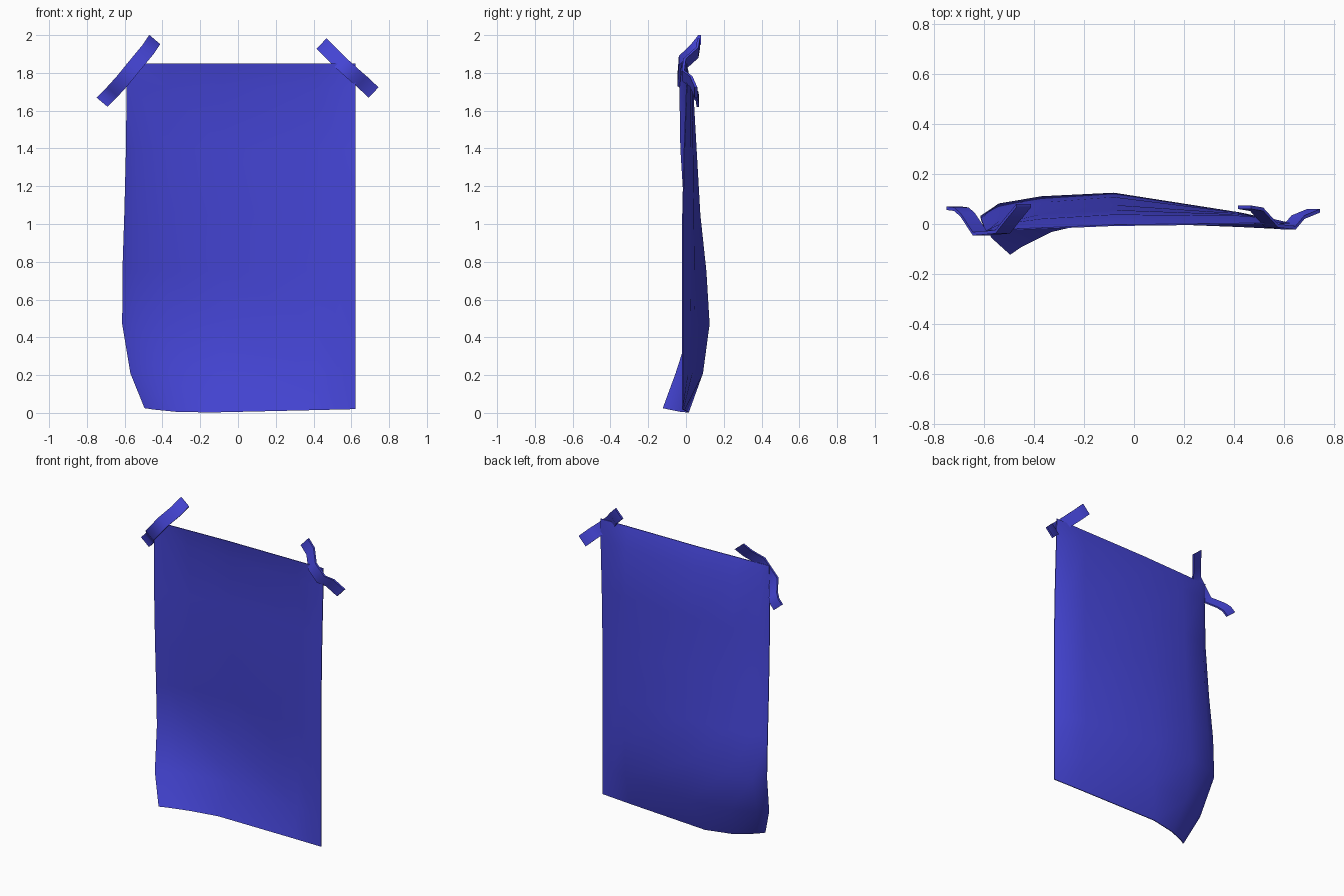
import bpy, bmesh
from mathutils import Vector

if "Cube" in bpy.data.objects:
    bpy.data.objects.remove(bpy.data.objects["Cube"])

paper = bpy.data.materials.new("blue_paper")
paper.diffuse_color = (0.06, 0.06, 0.68, 1)
paper.use_nodes = True
paper.node_tree.nodes["Principled BSDF"].inputs["Base Color"].default_value = paper.diffuse_color


def sheet(name, rows, rim, bulge, angle):
    """Thin closed sheet: front grid through the rows, back grid pushed to +y."""
    bm = bmesh.new()
    last_r, last_c = len(rows) - 1, len(rows[0]) - 1
    for layer in (0, 1):
        grid = []
        for r, row in enumerate(rows):
            line = []
            for c, (x, y, z) in enumerate(row):
                edge = r in (0, last_r) or c in (0, last_c)
                line.append(bm.verts.new((x, y + layer * (rim if edge else bulge), z)))
            grid.append(line)
        for a, b in zip(grid, grid[1:]):
            for i in range(last_c):
                bm.faces.new((a[i], b[i], b[i + 1], a[i + 1]))
    # Close the rim between the two layers
    bmesh.ops.bridge_loops(bm, edges=[e for e in bm.edges if e.is_boundary])
    bmesh.ops.recalc_face_normals(bm, faces=bm.faces[:])
    mesh = bpy.data.meshes.new(name)
    bm.to_mesh(mesh)
    bm.free()
    mesh.materials.append(paper)
    ob = bpy.data.objects.new(name, mesh)
    bpy.context.collection.objects.link(ob)
    bpy.ops.object.select_all(action='DESELECT')
    ob.select_set(True)
    bpy.context.view_layer.objects.active = ob
    bpy.ops.object.shade_smooth_by_angle(angle=angle)


# Poster: each row is (z, x of left edge, front depths across the columns)
columns = (-0.54, -0.37, -0.08, 0.42, 0.54, 0.622)
profile = [
    (1.85, -0.59, (-.030, -.027, -.020, -.008, -.002, .000, .002)),
    (1.72, -0.59, (-.035, -.018, .005, .022, .017, .008, .000)),
    (1.40, -0.593, (-.030, -.004, .024, .040, .022, .008, -.012)),
    (1.05, -0.602, (-.008, .018, .045, .060, .026, .008, -.020)),
    (0.75, -0.612, (.018, .044, .070, .092, .029, .008, -.022)),
    (0.47, -0.613, (.028, .066, .095, .109, .031, .006, -.022)),
    (0.21, -0.57, (-.055, -.020, .042, .074, .018, -.004, -.022)),
]
rows = []
for z, left, depths in profile:
    xs = (left, max(columns[0], left + .05)) + columns[1:]
    rows.append([(x, y, z) for x, y in zip(xs, depths)])
# Bottom edge with the corner curling forward
rows.append([(-.495, -.123, .025), (-.45, -.092, .018), (-.33, -.032, .006),
             (-.15, .010, .002), (.42, -.012, .015), (.54, -.018, .018),
             (.622, -.022, .02)])
sheet("poster", rows, 0.005, 0.016, 0.9)


# Tape strips holding the top corners
def tape(name, path):
    run = Vector(path[-1]) - Vector(path[0])
    side = Vector((-run.z, 0, run.x)).normalized() * 0.038
    sheet(name, [[Vector(p) - side, Vector(p) + side] for p in path],
          0.014, 0.014, 1.0)


tape("left_tape", [(-.441, .066, 1.977), (-.475, .025, 1.925),
                   (-.525, -.038, 1.865), (-.615, -.046, 1.755),
                   (-.665, .030, 1.70), (-.69, .052, 1.675),
                   (-.72, .056, 1.645)])
tape("right_tape", [(.442, .060, 1.955), (.49, .052, 1.907),
                    (.55, -.014, 1.848), (.62, -.022, 1.785),
                    (.655, .020, 1.755), (.718, .046, 1.696)])
